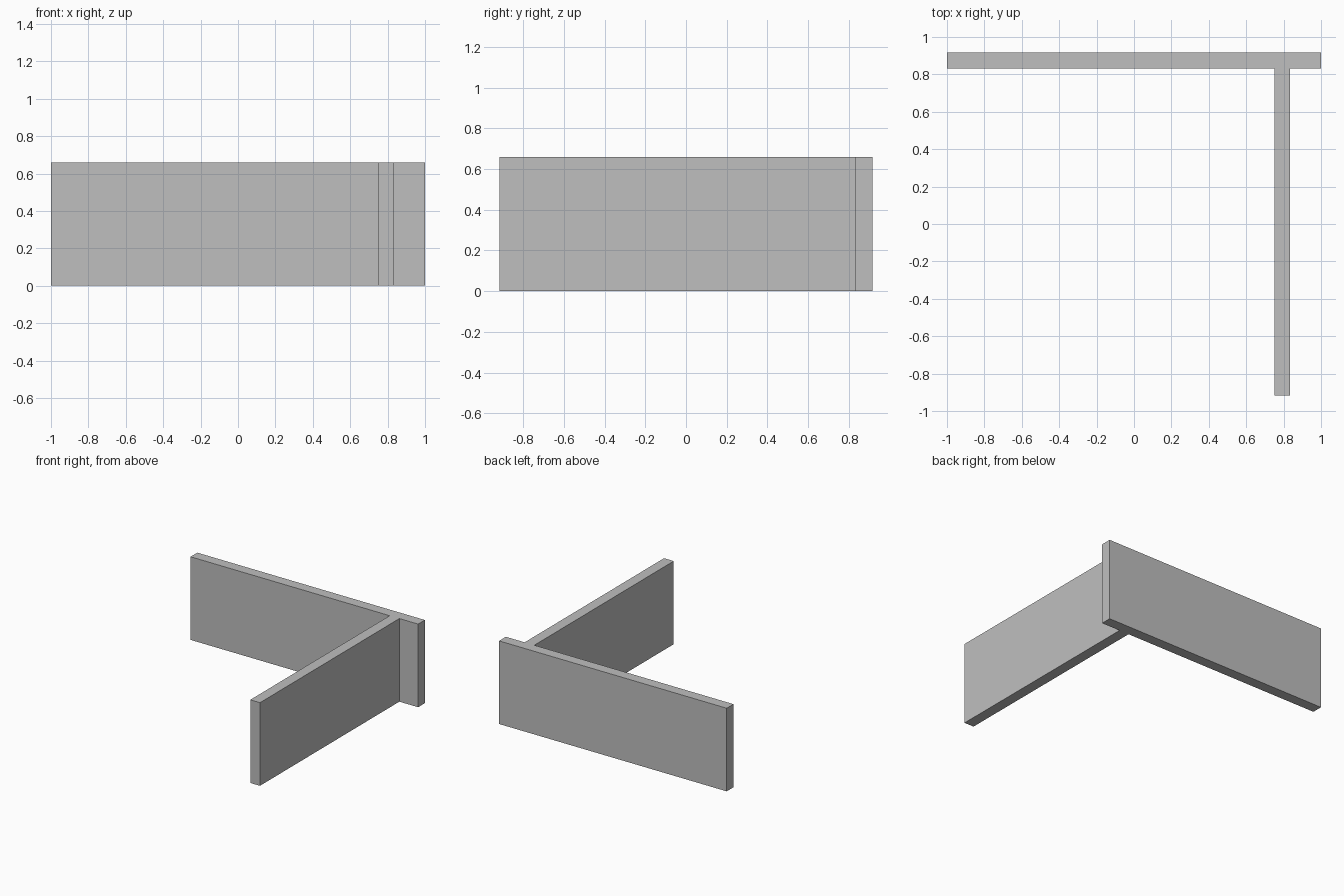
import bpy
import bmesh

if "Cube" in bpy.data.objects:
    bpy.data.objects.remove(bpy.data.objects["Cube"])

HEIGHT = 0.66

# T-shaped floor plan: long back wall with a wall running forward from it
plan = [
    (-1.0, 0.917), (-1.0, 0.832), (0.75, 0.832), (0.75, -0.917),
    (0.835, -0.917), (0.835, 0.832), (1.0, 0.832), (1.0, 0.917),
]

grey = bpy.data.materials.new("plain grey")
grey.diffuse_color = (0.52, 0.52, 0.52, 1.0)
grey.use_nodes = True
grey.node_tree.nodes["Principled BSDF"].inputs["Base Color"].default_value = grey.diffuse_color

# Extrude the plan into one solid
bm = bmesh.new()
base = bm.faces.new([bm.verts.new((x, y, 0)) for x, y in plan])
result = bmesh.ops.extrude_face_region(bm, geom=[base], use_keep_orig=True)
top_verts = [g for g in result["geom"] if isinstance(g, bmesh.types.BMVert)]
bmesh.ops.translate(bm, vec=(0, 0, HEIGHT), verts=top_verts)
bmesh.ops.recalc_face_normals(bm, faces=bm.faces)

mesh = bpy.data.meshes.new("t_walls")
bm.to_mesh(mesh)
bm.free()
mesh.materials.append(grey)
walls = bpy.data.objects.new("t_walls", mesh)
bpy.context.collection.objects.link(walls)
